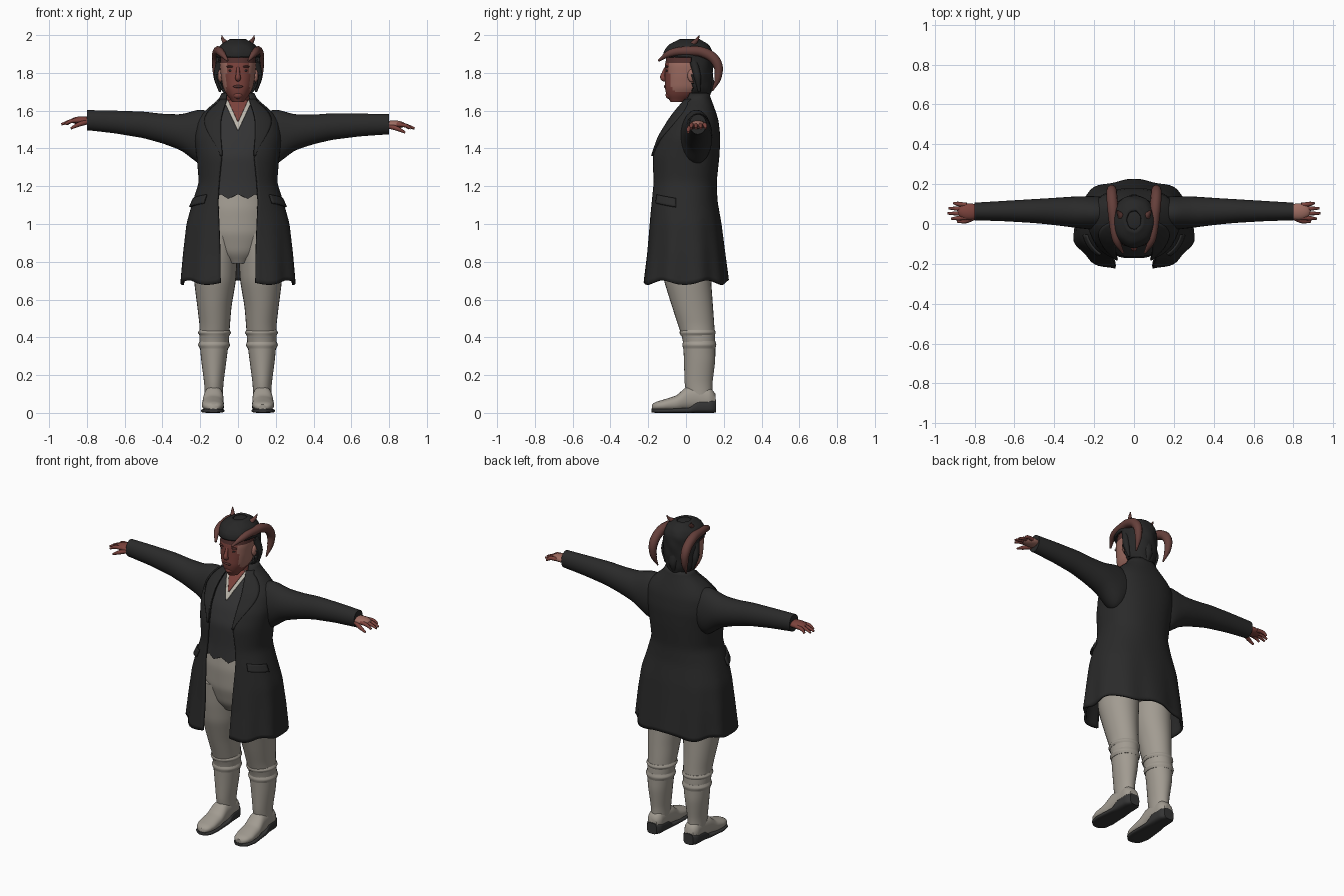
import bpy, bmesh, math
from mathutils import Vector

if "Cube" in bpy.data.objects:
    bpy.data.objects.remove(bpy.data.objects["Cube"])


def material(name, r, g, b):
    m = bpy.data.materials.new(name)
    m.use_nodes = True
    m.diffuse_color = (r, g, b, 1)
    m.node_tree.nodes["Principled BSDF"].inputs["Base Color"].default_value = (r, g, b, 1)
    return m


COAT = material("charcoal coat", .023, .023, .023)
VEST = material("dark grey vest", .033, .033, .034)
CREAM = material("warm grey trousers", .36, .33, .285)
SHIRT = material("ivory shirt", .5, .47, .41)
SKIN = material("red skin", .2, .055, .045)
PALE = material("pale pink skin", .34, .15, .12)
DARK = material("dark red skin", .085, .03, .027)
HORN = material("brown red horn", .13, .05, .043)
SOLE = material("dark sole", .035, .035, .035)
HAIR = material("black hair", .02, .02, .02)


def sample(rows, t, soft=.02):
    """Row values at t, linear and then softened; the first column is the key."""
    def at(k):
        k = min(max(k, rows[0][0]), rows[-1][0])
        for a, b in zip(rows, rows[1:]):
            if k <= b[0]:
                f = (k - a[0]) / (b[0] - a[0])
                return [p + (q - p) * f for p, q in zip(a[1:], b[1:])]
    return [(a + 2 * b + c) / 4 for a, b, c in zip(at(t - soft), at(t), at(t + soft))]


def power(v, n):
    return math.copysign(abs(v) ** (2 / n), v)


def smooth(ob, angle=50):
    bpy.ops.object.select_all(action='DESELECT')
    ob.select_set(True)
    bpy.context.view_layer.objects.active = ob
    bpy.ops.object.shade_smooth_by_angle(angle=math.radians(angle))


def finish(name, bm, mats):
    bmesh.ops.recalc_face_normals(bm, faces=bm.faces)
    me = bpy.data.meshes.new(name)
    bm.to_mesh(me)
    bm.free()
    for m in mats:
        me.materials.append(m)
    ob = bpy.data.objects.new(name, me)
    bpy.context.collection.objects.link(ob)
    smooth(ob)
    return ob


def grid(name, point, nu, nv, mats, closed=False, caps=False, rule=None, keep=None, thick=0):
    """Surface from point(u, v); rule gives a material index per face centre."""
    bm = bmesh.new()
    cols = nu if closed else nu + 1
    vs = [[bm.verts.new(point(i / nu, j / nv)) for i in range(cols)] for j in range(nv + 1)]
    for j in range(nv):
        for i in range(nu):
            k = (i + 1) % cols
            bm.faces.new((vs[j][i], vs[j][k], vs[j + 1][k], vs[j + 1][i]))
    if caps:
        bm.faces.new(vs[0])
        bm.faces.new(vs[-1])
    if keep:
        out = [f for f in bm.faces if not keep(f.calc_center_median())]
        bmesh.ops.delete(bm, geom=out, context='FACES')
    if rule:
        for f in bm.faces:
            f.material_index = rule(f.calc_center_median())
    ob = finish(name, bm, mats)
    if thick:
        mod = ob.modifiers.new("cloth thickness", 'SOLIDIFY')
        mod.thickness, mod.offset = thick, 0
    return ob


def loft(name, rows, axis, mats, side=1, n=2, nu=28, nv=28, soft=.02, lump=0, **kw):
    """Rows: position along axis, two centres, two radii."""
    def point(u, v):
        t = rows[0][0] + (rows[-1][0] - rows[0][0]) * v
        a, b, ra, rb = sample(rows, t, soft)
        w = u * math.tau
        r = 1 + lump * math.sin(7 * w + 5 * v) * math.sin(14 * v)
        a += ra * r * power(math.cos(w), n)
        b += rb * r * power(math.sin(w), n)
        p = {'x': (t, a, b), 'y': (a, t, b), 'z': (a, b, t)}[axis]
        return (p[0] * side, p[1], p[2])
    return grid(name, point, nu, nv, mats, closed=True, caps=not kw.get("keep"), **kw)


def ball(name, centre, radii, mat):
    bm = bmesh.new()
    bmesh.ops.create_uvsphere(bm, u_segments=16, v_segments=10, radius=1)
    for v in bm.verts:
        v.co = Vector(centre) + Vector(c * r for c, r in zip(v.co, radii))
    return finish(name, bm, [mat])


def tube(name, points, mat):
    """Tapered round tube through (x, y, z, radius) points."""
    cu = bpy.data.curves.new(name, 'CURVE')
    cu.dimensions, cu.bevel_depth, cu.bevel_resolution = '3D', 1, 3
    cu.resolution_u, cu.use_fill_caps = 6, True
    sp = cu.splines.new('BEZIER')
    sp.bezier_points.add(len(points) - 1)
    for bp, p in zip(sp.bezier_points, points):
        bp.co, bp.radius = p[:3], p[3]
        bp.handle_left_type = bp.handle_right_type = 'AUTO'
    ob = bpy.data.objects.new(name, cu)
    bpy.context.collection.objects.link(ob)
    cu.materials.append(mat)
    bpy.ops.object.select_all(action='DESELECT')
    ob.select_set(True)
    bpy.context.view_layer.objects.active = ob
    bpy.ops.object.convert(target='MESH')
    smooth(bpy.context.object)


# Coat body: height, half width, front y, back y, half opening
BODY = [(.69, .3, -.23, .215, .095), (.85, .287, -.208, .197, .095), (1, .268, -.195, .18, .1),
        (1.12, .232, -.187, .16, .105), (1.22, .2, -.18, .155, .1), (1.36, .212, -.18, .17, .085),
        (1.46, .225, -.145, .175, .095), (1.55, .21, -.09, .165, .095), (1.61, .155, -.045, .145, .08),
        (1.65, .1, -.01, .13, .065), (1.69, .078, .015, .115, .058)]
N = 2.3


def body_point(z, w, off=0):
    rx, yf, yb, _ = sample(BODY, z)
    r = 1 + .025 * math.cos(10 * w) * max(0, (1.1 - z) / .4)
    return ((rx + off) * r * power(math.sin(w), N),
            (yf + yb) / 2 - ((yb - yf) / 2 + off) * r * power(math.cos(w), N), z)


def front_point(x, z, off):
    rx, yf, yb, _ = sample(BODY, z)
    k = max(0, 1 - min(1, abs(x) / rx) ** N) ** (1 / N)
    return (x, (yf + yb) / 2 - (yb - yf) / 2 * k - off, z)


def coat_point(u, v):
    z = .69 + v
    rx, _, _, gap = sample(BODY, z)
    start = math.asin((gap / rx) ** (N / 2))
    w = start + (math.tau - 2 * start) * u
    x, y, z = body_point(z, w)
    return (x, y, z + (1 - v) ** 8 * .012 * math.cos(6 * w))


def vest_point(u, v):
    w = u * math.tau
    low = 1.145 + .012 * math.cos(16 * w)
    return body_point(low + (1.63 - low) * v, w, -.014)


grid("long_coat", coat_point, 80, 44, [COAT], thick=.014)
grid("vest", vest_point, 64, 26, [VEST], closed=True, caps=True)
grid("shirt_collar", lambda u, v: front_point((2 * u - 1) * (.004 + .072 * v), 1.5 + .155 * v, -.005),
     16, 14, [SHIRT], thick=.004)
grid("open_neck", lambda u, v: front_point((2 * u - 1) * (.003 + .05 * v), 1.545 + .11 * v, .001),
     12, 10, [SKIN], thick=.004)
loft("neck", [(1.55, 0, .05, .065, .06), (1.65, 0, .045, .06, .058), (1.73, 0, .03, .06, .062)],
     'z', [SKIN])

# Trousers seat between the legs
loft("trouser_seat", [(.79, 0, 0, .06, .09), (.84, 0, 0, .14, .13), (.95, 0, -.01, .2, .15),
                      (1.08, 0, -.015, .195, .15), (1.2, 0, -.01, .17, .14)], 'z', [CREAM])

LEG = [(.06, .128, .075, .048, .066), (.15, .128, .066, .05, .073), (.28, .128, .072, .067, .083),
       (.38, .126, .07, .078, .085), (.46, .123, .055, .08, .095), (.56, .125, .035, .09, .108),
       (.7, .122, .008, .111, .125), (.82, .115, 0, .112, .135), (.95, .1, -.01, .1, .135)]
FOOT = [(-.18, .13, .03, .02, .012), (-.165, .132, .035, .045, .022), (-.12, .134, .04, .058, .03),
        (-.05, .132, .05, .057, .042), (.0, .13, .075, .053, .062), (.06, .128, .08, .05, .066),
        (.13, .128, .075, .048, .06), (.155, .128, .06, .03, .04)]
HEEL = [(-.182, .13, .012, .022, .01), (-.16, .132, .011, .052, .011), (-.1, .134, .011, .062, .011),
        (.02, .13, .014, .054, .014), (.06, .128, .033, .053, .033), (.14, .128, .036, .05, .036),
        (.16, .128, .036, .032, .034)]
ARM = [(.1, .055, 1.47, .075, .11), (.2, .055, 1.46, .085, .148), (.3, .06, 1.485, .078, .095),
       (.4, .063, 1.505, .068, .078), (.5, .065, 1.525, .06, .07), (.65, .065, 1.54, .051, .06),
       (.8, .063, 1.55, .044, .053)]

for side, tag in ((1, "left"), (-1, "right")):
    # Legs, boots and knee bands
    loft(tag + "_leg", LEG, 'z', [CREAM], side, nv=40)
    loft(tag + "_boot", FOOT, 'y', [CREAM], side, n=2.3, soft=.008)
    loft(tag + "_sole", HEEL, 'y', [SOLE], side, n=3.5, soft=.006)
    for z, h in ((.36, .02), (.425, .014)):
        cx, cy, rx, ry = sample(LEG, z)
        loft(tag + "_boot_band", [(z - h, cx, cy, rx, ry), (z, cx, cy, rx + .01, ry + .006),
             (z + h, cx, cy, rx, ry)], 'z', [CREAM], side, nv=6, soft=.004)

    # Lapels and pocket flaps laid on the coat
    def lapel(u, v):
        z = 1.36 + .3 * v
        rx, _, _, gap = sample(BODY, z)
        wide = .012 + .075 * math.sin(math.pi * min(1, v * 1.05) ** 1.5 * .9)
        return front_point(side * min(gap - .004 + wide * u, rx * .97), z, .011)
    grid(tag + "_lapel", lapel, 8, 18, [COAT], thick=.008)
    grid(tag + "_pocket_flap", lambda u, v: body_point(1.11 + .045 * v - .02 * u,
         side * (.75 + .65 * u), .017 - .007 * v), 10, 4, [COAT], thick=.01)

    # Sleeve, the left one hanging slightly lower
    drop = .022 if side > 0 else 0
    rows = [(x, y, z - drop * max(0, x - .3) * 2, a, b) for x, y, z, a, b in ARM]
    loft(tag + "_sleeve", rows, 'x', [COAT], side, nv=36)

    # Hand with four fingers and a thumb
    top = 1.548 - drop
    hand = PALE if side > 0 else SKIN
    ball(tag + "_palm", (side * .825, .062, top), (.062, .042, .022), hand)
    for i, reach in enumerate((.915, .935, .93, .905)):
        y = .032 + .021 * i
        tube(tag + "_finger", [(side * .84, y, top, .012), (side * .885, y + .003 * (i - 1), top - .004, .011),
             (side * reach, y + .005 * (i - 1), top - .02, .006)], SKIN)
    tube(tag + "_thumb", [(side * .8, .035, top - .008, .014), (side * .845, .015, top - .022, .012),
         (side * .885, .012, top - .042, .006)], SKIN)

    # Swept horn, small upright horn and ear
    path = [(.055, -.145, 1.865, .006), (.088, -.08, 1.905, .02), (.1, .01, 1.915, .026),
            (.108, .1, 1.905, .028), (.112, .162, 1.855, .027), (.11, .17, 1.78, .02), (.1, .14, 1.705, .004)]
    tube(tag + "_swept_horn", [(side * x, y, z, r) for x, y, z, r in path], HORN)
    spike = [(.07, .02, 1.92, .022), (.066, .04, 1.955, .016), (.08, .06, 1.978, .009), (.086, .07, 1.999, .002)]
    tube(tag + "_upright_horn", [(side * x, y, z, r) for x, y, z, r in spike], HORN)
    ball(tag + "_ear", (side * .093, .03, 1.785), (.014, .022, .034), PALE)

    # Eye, brow and side lock of hair
    ball(tag + "_eye", (side * .036, -.1, 1.812), (.015, .006, .006), HAIR)
    ball(tag + "_brow", (side * .038, -.1, 1.833), (.024, .01, .006), DARK)
    tube(tag + "_side_lock", [(side * .095, .04, 1.86, .022), (side * .108, .06, 1.78, .02),
         (side * .095, .07, 1.7, .006)], HAIR)


def face_colour(c):
    if c.z > 1.85:
        return 2
    return 1 if abs(c.x) > .062 and c.z > 1.7 else 0


loft("head", [(1.645, 0, -.045, .028, .035), (1.68, 0, -.02, .058, .083), (1.72, 0, -.006, .079, .106),
              (1.78, 0, 0, .09, .112), (1.84, 0, .004, .096, .116), (1.9, 0, .01, .09, .11),
              (1.95, 0, .02, .055, .07)], 'z', [SKIN, PALE, DARK], n=2.2, nu=40, nv=34,
     soft=.012, rule=face_colour)
tube("nose", [(0, -.105, 1.83, .008), (0, -.118, 1.8, .01), (0, -.122, 1.772, .015), (0, -.105, 1.762, .01)], SKIN)
ball("lips", (0, -.108, 1.728), (.026, .009, .008), DARK)
ball("chin", (0, -.088, 1.682), (.026, .02, .02), SKIN)

# Hair cap cut away around the face
loft("hair", [(1.68, 0, .07, .055, .05), (1.72, 0, .05, .09, .08), (1.78, 0, .03, .108, .105),
              (1.85, 0, .012, .114, .126), (1.91, 0, .012, .11, .124), (1.95, 0, .015, .085, .1),
              (1.975, 0, .02, .03, .04)], 'z', [HAIR], nu=48, nv=32, soft=.012, lump=.025,
     keep=lambda c: c.z > 1.885 or c.y > .035, thick=.012)
ball("hair_crown", (0, .02, 1.955), (.06, .07, .02), HAIR)
tube("nape_lock", [(0, .1, 1.8, .04), (0, .12, 1.74, .03), (0, .115, 1.68, .012)], HAIR)
